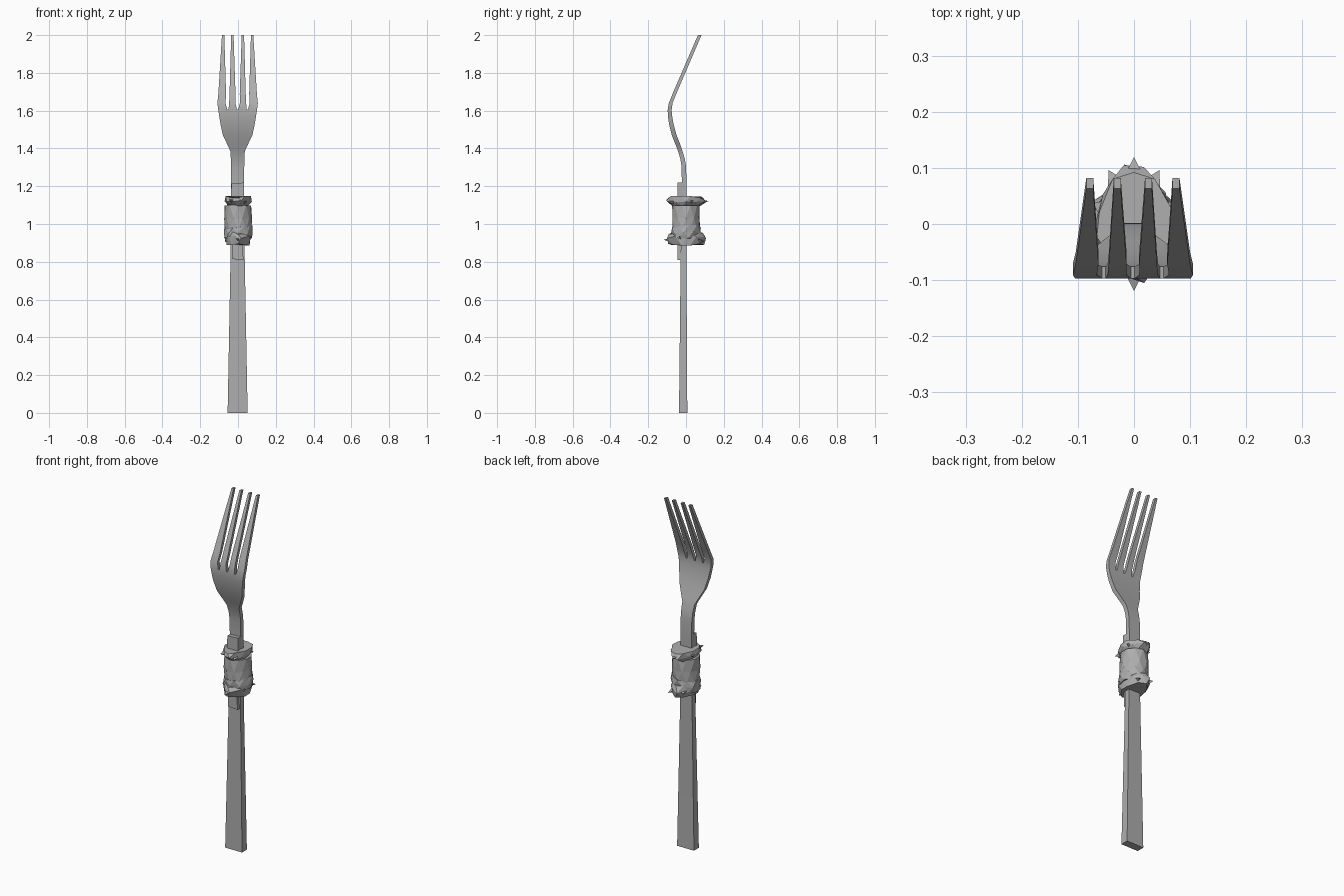
import bpy, bmesh, math, random
from mathutils import Vector

random.seed(4)
cube = bpy.data.objects.get("Cube")
if cube:
    bpy.data.objects.remove(cube)

metal = bpy.data.materials.new("plain grey")
metal.use_nodes = True
GREY = (0.42, 0.42, 0.42, 1)
metal.diffuse_color = GREY
metal.node_tree.nodes["Principled BSDF"].inputs["Base Color"].default_value = GREY


def finish(name, bm, smooth=False):
    bmesh.ops.recalc_face_normals(bm, faces=bm.faces)
    mesh = bpy.data.meshes.new(name)
    bm.to_mesh(mesh)
    bm.free()
    mesh.materials.append(metal)
    obj = bpy.data.objects.new(name, mesh)
    bpy.context.collection.objects.link(obj)
    if smooth:
        bpy.ops.object.select_all(action='DESELECT')
        obj.select_set(True)
        bpy.context.view_layer.objects.active = obj
        bpy.ops.object.shade_smooth_by_angle(angle=math.radians(35))
    return obj


# Fork: rows of height, front y, depth, half width
ROWS = [(0, -.037, .044, .053), (.85, -.028, .03, .037), (1.2, -.022, .024, .034),
        (1.3, -.023, .024, .035), (1.345, -.03, .024, .036), (1.385, -.042, .024, .038),
        (1.42, -.055, .025, .054), (1.47, -.075, .025, .078), (1.53, -.09, .024, .091),
        (1.575, -.096, .022, .098), (1.605, -.097, .021, .103), (1.64, -.091, .02, .107),
        (1.69, -.071, .02, .102), (2, .063, .019, .083)]
# Tine edges as fractions of the half width, at the slot root, above it and at the tip
ROOT = [-1, -.53, -.47, -.03, .03, .47, .53, 1]
MID = [-1, -.6, -.42, -.11, .11, .42, .6, 1]
TIP = [-1, -.85, -.41, -.26, .26, .41, .85, 1]
SLOT_Z = 1.605


def add_fork():
    bm = bmesh.new()
    grid = []
    for z, y, depth, half in ROWS:
        edges = ROOT if z <= SLOT_Z else TIP if z == 2 else MID
        grid.append([[bm.verts.new((e * half - .002, y + d, z)) for d in (0, depth)] for e in edges])

    def solid(r, c):
        inside = 0 <= r < len(ROWS) - 1 and 0 <= c < 7
        return inside and (ROWS[r][0] < SLOT_Z or c % 2 == 0)

    for r in range(len(ROWS) - 1):
        for c in range(7):
            if not solid(r, c):
                continue
            a, b, d, e = grid[r][c], grid[r][c + 1], grid[r + 1][c + 1], grid[r + 1][c]
            for s in (0, 1):
                bm.faces.new([v[s] for v in (a, b, d, e)])
            # Walls wherever the neighbouring cell is empty
            for p, q, near in ((a, b, (r - 1, c)), (b, d, (r, c + 1)),
                               (d, e, (r + 1, c)), (e, a, (r, c - 1))):
                if not solid(*near):
                    bm.faces.new((p[0], q[0], q[1], p[1]))
    finish("fork", bm, True)


# Crumpled wrapping: capped rings with faceted outer walls
def add_band(name, levels, rx, ry, sides, rough, point=1.0, lean=0.0):
    bm = bmesh.new()
    rings = []
    for k, (z, swell) in enumerate(levels):
        ring = []
        for i in range(sides):
            a = math.tau * (i + .5 * (k % 2)) / sides + math.pi / 2
            c, s = math.cos(a), math.sin(a)
            x = math.copysign(abs(c) ** point, c) * rx * swell
            y = math.copysign(abs(s) ** point, s) * ry * swell
            f = 1 - random.random() * rough
            dz = random.uniform(-rough, rough) * .05 + lean * c
            ring.append(bm.verts.new((x * f, y * f, z + dz)))
        rings.append(ring)
    for k in range(len(rings) - 1):
        lo, hi = rings[k], rings[k + 1]
        for i in range(sides):
            j = (i + 1) % sides
            if k % 2 == 0:
                bm.faces.new((lo[i], lo[j], hi[i]))
                bm.faces.new((lo[j], hi[j], hi[i]))
            else:
                bm.faces.new((lo[i], lo[j], hi[j]))
                bm.faces.new((lo[i], hi[j], hi[i]))
    bm.faces.new(rings[0])
    bm.faces.new(rings[-1])
    finish(name, bm)


# Small folded flap poking out of the wrapping
def add_flap(name, angle, z, reach):
    bm = bmesh.new()
    out = Vector((math.cos(angle) * .65, math.sin(angle), 0))
    side = Vector((-math.sin(angle), math.cos(angle), 0))
    up = Vector((0, 0, z))
    root = up + out * .06
    base = [bm.verts.new(root + side * .03 + Vector((0, 0, .012))),
            bm.verts.new(root - side * .03 + Vector((0, 0, .018))),
            bm.verts.new(root + Vector((0, 0, -.02)))]
    tip = bm.verts.new(up + out * reach + Vector((0, 0, random.uniform(-.012, .018))))
    bm.faces.new(base)
    for i in range(3):
        bm.faces.new((base[i], base[(i + 1) % 3], tip))
    finish(name, bm)


# Flat strip ends lying along the handle
def add_strip(name, z0, z1, half, lean):
    bm = bmesh.new()
    bmesh.ops.create_cube(bm, size=1)
    for v in bm.verts:
        t = v.co.z + .5
        v.co = Vector((v.co.x * 2 * half - .003 + lean * (t - .5),
                       -.027 + v.co.y * .038,
                       z0 + (z1 - z0) * t + v.co.x * lean))
    finish(name, bm)


add_fork()
add_band("wrap_core", [(.97, .98), (1.03, 1), (1.1, .97)], .077, .077, 10, .06)
add_band("wrap_lower_band", [(.915, .9), (.95, 1), (.985, .95)], .083, .083, 9, .1, lean=.008)
add_band("wrap_lower_ring", [(.89, .85), (.93, 1), (.953, .88)], .077, .115, 10, .14, 1.25)
add_band("wrap_upper_ring", [(1.095, .75), (1.12, 1), (1.143, .95)], .079, .112, 10, .14, 1.25)
add_strip("upper_strip_end", 1.07, 1.217, .034, .004)
add_strip("lower_strip_end", .812, .95, .029, -.005)
for i in range(5):
    add_flap(f"upper_flap_{i + 1}", math.tau * i / 5 + math.pi / 2, 1.118, .119)
    add_flap(f"lower_flap_{i + 1}", math.tau * i / 5 - math.pi / 2, .918, .119)
